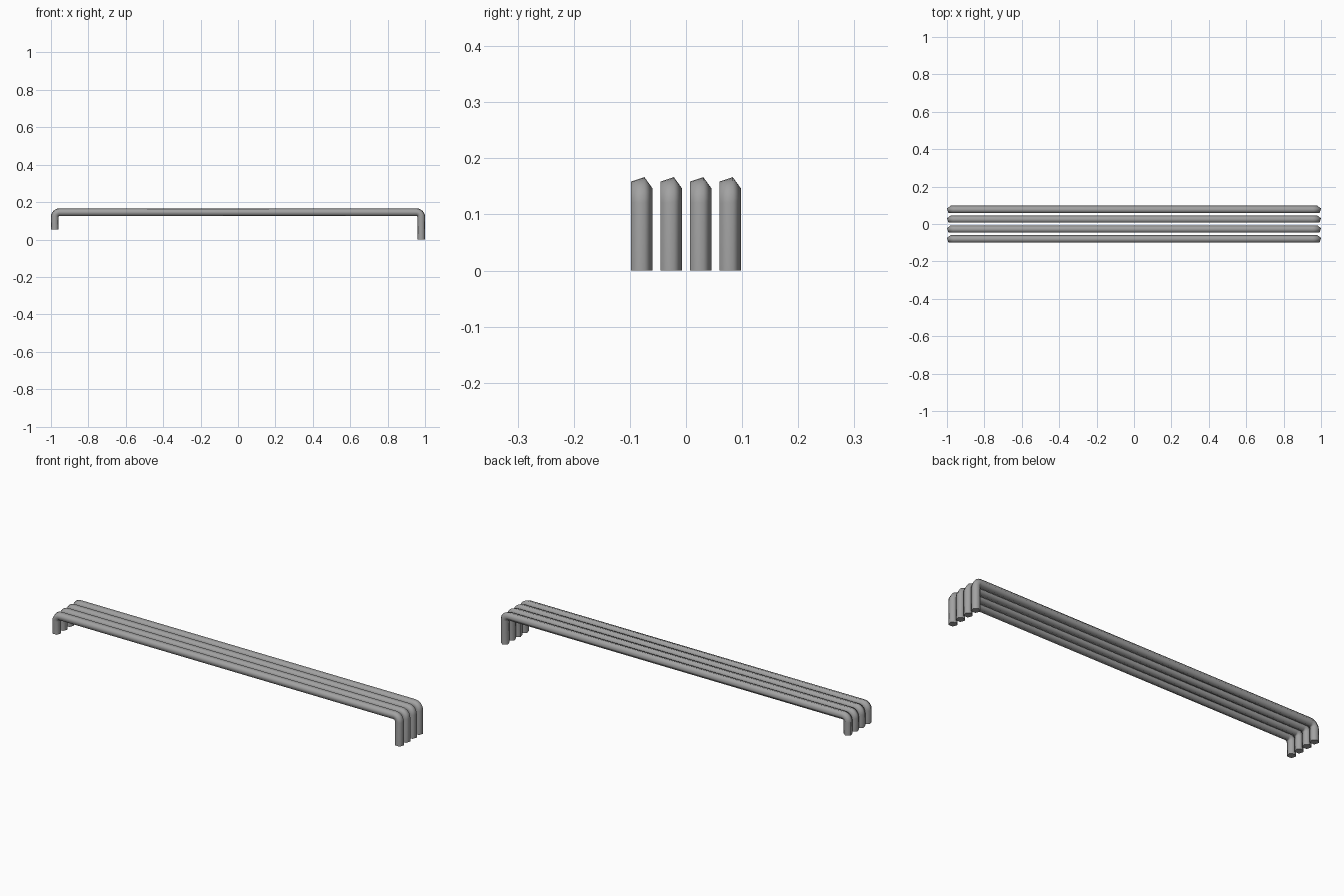
import bpy
import bmesh
from math import sin, cos, pi, tau
from mathutils import Vector

cube = bpy.data.objects.get("Cube")
if cube:
    bpy.data.objects.remove(cube, do_unlink=True)

# Material
steel = bpy.data.materials.new("grey steel")
steel.use_nodes = True
color = (0.36, 0.36, 0.36, 1)
steel.diffuse_color = color
steel.node_tree.nodes["Principled BSDF"].inputs["Base Color"].default_value = color

SIDES, RADIUS, BEND, STEPS = 5, 0.0215, 0.025, 6
PITCH, COUNT = 0.0525, 4
AXIS_Z = 0.146
LEG_X = 1 - RADIUS * sin(tau / SIDES)
LEFT_FOOT, RIGHT_FOOT = 0.0, 0.054


def bar_path():
    """Centre points of the bent bar with their outward directions."""
    path = [(Vector((-LEG_X, 0, RIGHT_FOOT)), Vector((-1, 0, 0)))]
    for side, start in ((-1, pi), (1, pi / 2)):
        centre = Vector((side * (LEG_X - BEND), 0, AXIS_Z - BEND))
        for i in range(STEPS + 1):
            a = start - i * pi / 2 / STEPS
            out = Vector((cos(a), 0, sin(a)))
            path.append((centre + out * BEND, out))
    path.append((Vector((LEG_X, 0, LEFT_FOOT)), Vector((1, 0, 0))))
    return path


def make_bar(name, y):
    bm = bmesh.new()
    across = Vector((0, 1, 0))
    rings = []
    for point, out in bar_path():
        rings.append([
            bm.verts.new(point + RADIUS * (cos(k * tau / SIDES) * across
                                           + sin(k * tau / SIDES) * out))
            for k in range(SIDES)])
    # Smooth tube walls
    for a, b in zip(rings, rings[1:]):
        for k in range(SIDES):
            n = (k + 1) % SIDES
            bm.faces.new((a[k], a[n], b[n], b[k])).smooth = True
    # Flat end caps with sharp rims
    for ring in (rings[0], rings[-1]):
        cap = bm.faces.new(ring)
        for edge in cap.edges:
            edge.smooth = False
    bmesh.ops.recalc_face_normals(bm, faces=bm.faces[:])
    mesh = bpy.data.meshes.new(name)
    bm.to_mesh(mesh)
    bm.free()
    mesh.materials.append(steel)
    bar = bpy.data.objects.new(name, mesh)
    bar.location.y = y
    bpy.context.collection.objects.link(bar)


# Row of parallel bent bars, centred on the uneven pentagon outline
shift = -RADIUS * (1 + cos(0.8 * pi)) / 2
for i in range(COUNT):
    make_bar(f"bent_bar_{i + 1}", (i - (COUNT - 1) / 2) * PITCH + shift)
